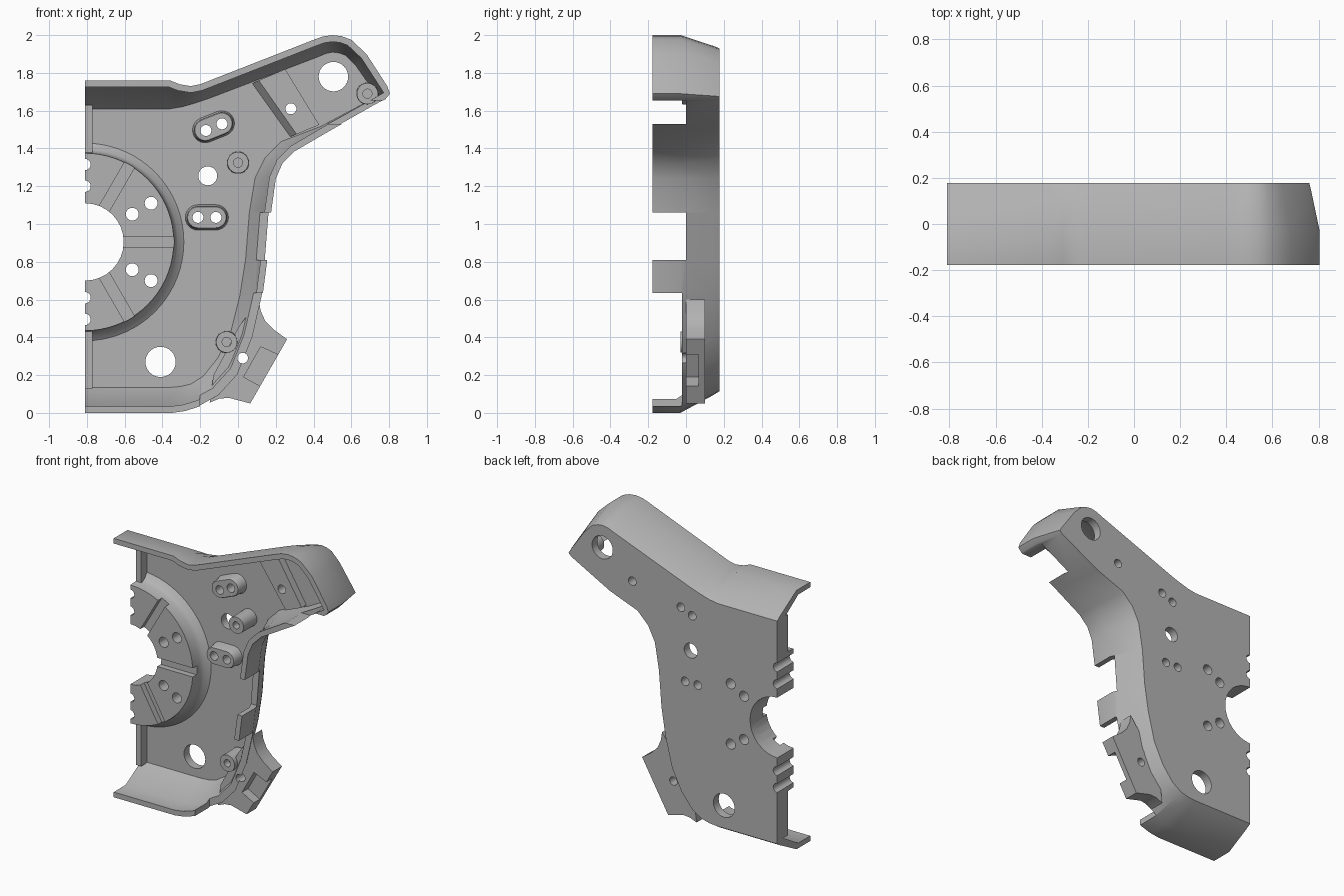
import bpy, bmesh
from math import sin, cos, pi, radians
from mathutils import Vector

if "Cube" in bpy.data.objects:
    bpy.data.objects.remove(bpy.data.objects["Cube"])

grey = bpy.data.materials.new("plain grey")
grey.use_nodes = True
grey.diffuse_color = (0.45, 0.45, 0.45, 1)
grey.node_tree.nodes["Principled BSDF"].inputs["Base Color"].default_value = (0.45, 0.45, 0.45, 1)

LEFT = -0.81          # flat parting edge
HUB_Z = 0.905         # height of the hub centre
FRONT, REAR, FLOOR = -0.178, 0.177, 0.12


def add_loft(bm, rings, open_side=False):
    """Skin matching rings of points and cap both ends."""
    vs = [[bm.verts.new(p) for p in ring] for ring in rings]
    n = len(vs[0])
    for a, b in zip(vs, vs[1:]):
        for i in range(n - 1 if open_side else n):
            j = (i + 1) % n
            bm.faces.new((a[i], a[j], b[j], b[i]))
    bm.faces.new(vs[0])
    bm.faces.new(vs[-1])
    if open_side:
        bm.faces.new([r[0] for r in vs] + [r[-1] for r in reversed(vs)])


def finish(name, bm):
    bmesh.ops.recalc_face_normals(bm, faces=bm.faces)
    me = bpy.data.meshes.new(name)
    bm.to_mesh(me)
    bm.free()
    me.materials.append(grey)
    ob = bpy.data.objects.new(name, me)
    bpy.context.collection.objects.link(ob)
    return ob


def at_depth(points, y):
    return [(x, y, z) for x, z in points]


def loft(name, rings, open_side=False):
    bm = bmesh.new()
    add_loft(bm, rings, open_side)
    return finish(name, bm)


def prisms(name, shapes):
    """One object from (outline, y0, y1) prisms."""
    bm = bmesh.new()
    for points, y0, y1 in shapes:
        add_loft(bm, [at_depth(points, y0), at_depth(points, y1)])
    return finish(name, bm)


def circle(x, z, r, n=32):
    return [(x + r * cos(2 * pi * i / n), z + r * sin(2 * pi * i / n)) for i in range(n)]


def box(x0, x1, z0, z1):
    return [(x0, z0), (x1, z0), (x1, z1), (x0, z1)]


def stadium(x, z, half, r, tilt):
    pts = []
    for i in range(26):
        a = -pi / 2 + pi * (i - i // 13) / 12
        side = half if i < 13 else -half
        u, v = side + r * cos(a), r * sin(a)
        pts.append((x + u * cos(tilt) - v * sin(tilt), z + u * sin(tilt) + v * cos(tilt)))
    return pts


def cut(ob, cutter):
    mod = ob.modifiers.new("cut", 'BOOLEAN')
    mod.operation, mod.solver, mod.object = 'DIFFERENCE', 'EXACT', cutter
    bpy.context.view_layer.update()
    deps = bpy.context.evaluated_depsgraph_get()
    me = bpy.data.meshes.new_from_object(ob.evaluated_get(deps))
    ob.modifiers.clear()
    ob.data = me


# Shell: each entry is front-rim x, z and back-face x, z
path = [
    (LEFT, 1.76, LEFT, 1.63), (-.36, 1.76, -.36, 1.63), (-.31, 1.74, -.3, 1.64),
    (-.25, 1.73, -.23, 1.66), (-.2, 1.74, -.17, 1.68), (.4, 1.975, .42, 1.905),
    (.45, 1.993, .46, 1.922), (.5, 2, .5, 1.93), (.55, 1.994, .54, 1.925),
    (.6, 1.975, .58, 1.91), (.68, 1.9, .64, 1.85), (.79, 1.73, .745, 1.7),
    (.805, 1.69, .76, 1.675), (.78, 1.66, .74, 1.655), (.48, 1.49, .45, 1.5),
    (.3, 1.385, .24, 1.42), (.235, 1.32, .16, 1.34), (.2, 1.24, .11, 1.24),
    (.175, 1.06, .08, 1.06), (.155, .81, .06, .81), (.13, .62, .03, .62),
    (.08, .4, -.02, .42), (0, .2, -.09, .28), (-.1, .09, -.17, .18),
    (-.2, .035, -.24, .135), (-.28, .01, -.3, .12), (-.35, 0, -.36, .115),
    (LEFT, 0, LEFT, .115)]
rim = [Vector(p[:2]) for p in path]
back = [Vector(p[2:]) for p in path]


def inward(pts, d):
    out = []
    for i, p in enumerate(pts):
        t = Vector((0, 0))
        if i:
            t += (p - pts[i - 1]).normalized()
        if i < len(pts) - 1:
            t += (pts[i + 1] - p).normalized()
        t.normalize()
        out.append(p + d * Vector((t.y, -t.x)))
    return out


inner = inward(rim, 0.035)
shoulder = [f.lerp(b, 0.82) for f, b in zip(rim, back)]
shell = loft("shell", [
    at_depth(inward(back, 0.02), FLOOR), at_depth(inner, -0.05), at_depth(inner, FRONT),
    at_depth(rim, FRONT), at_depth(rim, -0.03), at_depth(shoulder, 0.145),
    at_depth(back, REAR)], open_side=True)

# Openings in the side wall
openings = prisms("wall_openings", [
    (box(0.3, 0.95, 1.53, 1.655), -0.3, 0),
    (box(0.0, 0.4, 0.81, 1.06), -0.3, 0),
    (box(-0.2, 0.4, -0.1, 0.635), -0.3, -0.02)])
cut(shell, openings)

# Half-round hub with flared foot
section = [(.2, 0), (.47, 0), (.475, .07), (.49, .1), (.54, .13), (.2, .13)]
hub = loft("hub", [[(LEFT + r * cos(a), y, HUB_Z + r * sin(a)) for r, y in section]
                   for a in (pi * (i / 36 - .5) for i in range(37))])
grooves = []
for deg in (-60, 0, 60):
    c, s = cos(radians(deg)), sin(radians(deg))
    grooves.append(([(LEFT + u * c - v * s, HUB_Z + u * s + v * c)
                     for u, v in ((.15, -.03), (.6, -.03), (.6, .03), (.15, .03))], -.1, .04))
groove_cutter = prisms("hub_grooves", grooves[:1])
for g in grooves:
    bpy.data.objects.remove(groove_cutter)
    groove_cutter = prisms("hub_grooves", [g])
    cut(hub, groove_cutter)

# Raised edge strips along the parting edge
strips = prisms("edge_strips", [(box(LEFT, -.77, .13, .45), .06, .13),
                                (box(LEFT, -.77, 1.36, 1.63), .06, .13)])

# Slotted pads
pads = [loft(name, [at_depth(stadium(x, z, .047, r, tilt), y)
                    for r, y in ((.055, .045), (.06, .055), (.062, .1), (.07, .13))])
        for name, x, z, tilt in (("upper_pad", -.13, 1.515, radians(22)),
                                 ("middle_pad", -.165, 1.035, 0))]

# Cross rib in the arm, sloped on one side
rib = loft("arm_rib", [
    at_depth([(.11, 1.76), (.25, 1.82), (.43, 1.525), (.31, 1.475)], .07),
    at_depth([(.07, 1.74), (.25, 1.82), (.43, 1.525), (.27, 1.46)], .13)])

# Lower mounting bracket with pocket
bracket = prisms("lower_bracket", [([
    (.11, .6), (.12, .54), (.145, .485), (.19, .44), (.26, .39), (.065, .05), (-.05, .08),
    (-.1, .075), (-.15, .055), (-.13, .2), (-.06, .33), (0, .45)], 0, .1)])
pocket = prisms("bracket_pocket", [([(.03, .19), (.12, .35), (.23, .3), (.14, .13)], -.1, .065)])
cut(bracket, pocket)

# Through holes and bore
holes = [(LEFT, HUB_Z, .205), (-.41, .27, .08), (.505, 1.78, .078), (-.16, 1.255, .05),
         (.28, 1.61, .029), (.025, .29, .028), (-.17, 1.495, .029), (-.085, 1.53, .029),
         (-.212, 1.035, .029), (-.117, 1.035, .029)]
for sign in (-1, 1):
    holes += [(-.56, HUB_Z + sign * .147, .034), (-.46, HUB_Z + sign * .205, .034),
              (-.81, HUB_Z + sign * .295, .03), (-.81, HUB_Z + sign * .41, .03)]
hole_cutter = prisms("through_holes", [(circle(x, z, r), -.3, .3) for x, z, r in holes])
for ob in [shell, hub, rib, bracket] + pads:
    cut(ob, hole_cutter)

# Screw bosses with blind holes
bosses = []
for name, x, z, y0, y1 in (("middle_boss", 0, 1.325, -.02, .13),
                           ("tip_boss", .685, 1.69, -.02, .125),
                           ("lower_boss", -.06, .375, -.03, .1)):
    rings = [(.024, y0 + .05), (.024, y0), (.056, y0), (.059, y1)]
    bosses.append(loft(name, [at_depth(circle(x, z, r), y) for r, y in rings]))

for cutter in (openings, groove_cutter, pocket, hole_cutter):
    bpy.data.objects.remove(cutter)

# Smooth the curved walls, keep the edges sharp
bpy.ops.object.select_all(action='DESELECT')
for ob in [shell, hub, strips, rib, bracket] + pads + bosses:
    ob.select_set(True)
    bpy.context.view_layer.objects.active = ob
bpy.ops.object.shade_smooth_by_angle(angle=radians(35))
